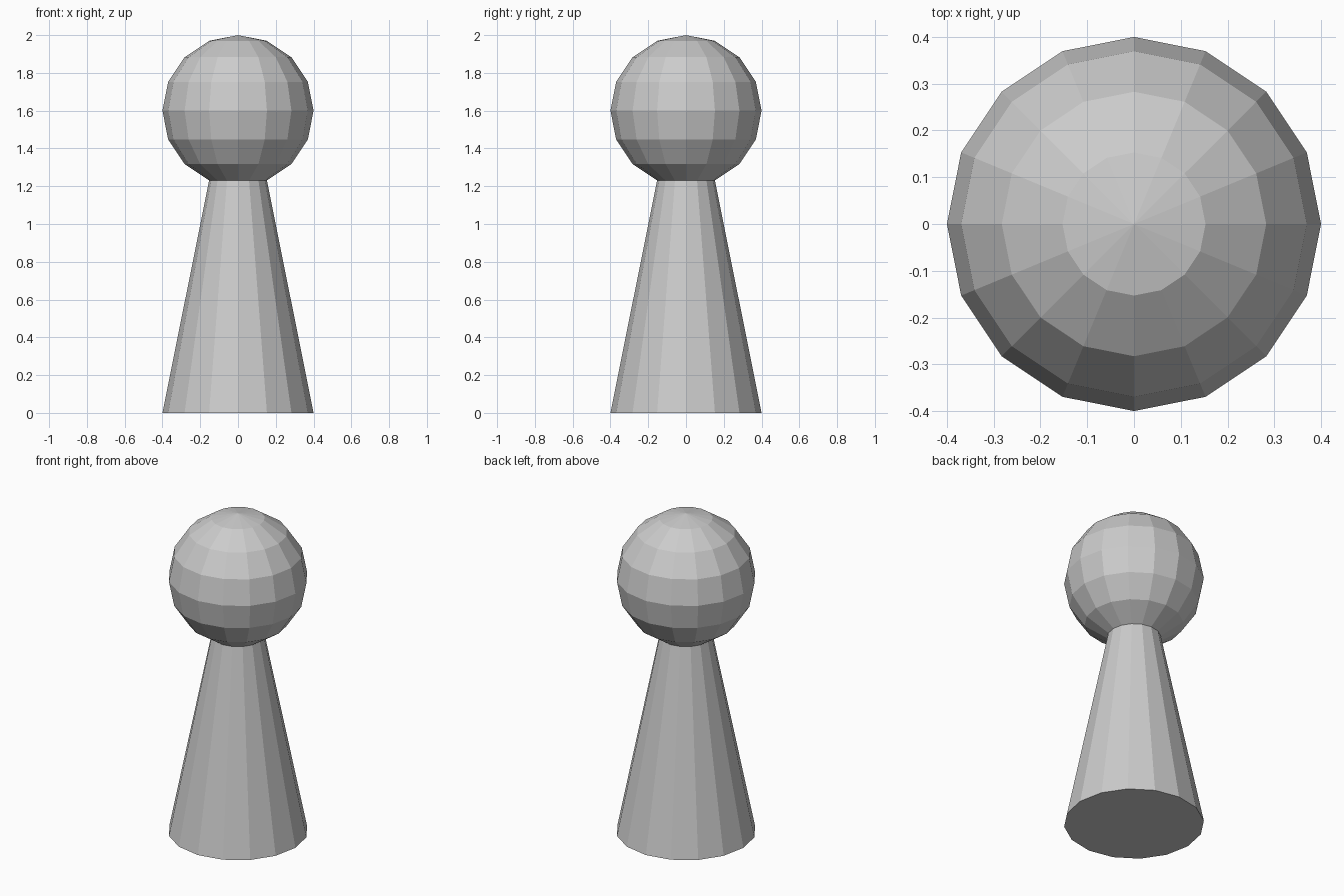
import bpy, bmesh
from math import sin, cos, pi

if "Cube" in bpy.data.objects:
    bpy.data.objects.remove(bpy.data.objects["Cube"])

SIDES = 16
RADIUS = 0.4
HEAD_Z = 1.6


def lathe(name, profile):
    """Revolve (radius, z) points around z; zero radius makes a pole."""
    bm = bmesh.new()
    rings = []
    for r, z in profile:
        n = SIDES if r > 1e-6 else 1
        rings.append([bm.verts.new((r * cos(2 * pi * i / SIDES),
                                    r * sin(2 * pi * i / SIDES), z))
                      for i in range(n)])
    for low, high in zip(rings, rings[1:]):
        for i in range(SIDES):
            j = (i + 1) % SIDES
            if len(high) == 1:
                bm.faces.new((low[i], low[j], high[0]))
            else:
                bm.faces.new((low[i], low[j], high[j], high[i]))
    # flat underside
    bm.faces.new(rings[0])
    bmesh.ops.recalc_face_normals(bm, faces=bm.faces)
    mesh = bpy.data.meshes.new(name)
    bm.to_mesh(mesh)
    bm.free()
    obj = bpy.data.objects.new(name, mesh)
    bpy.context.collection.objects.link(obj)
    return obj


# tapered body flowing into a ball head, starting at the ball's lowest open ring
head = [(RADIUS * cos(k * pi / 8), HEAD_Z + RADIUS * sin(k * pi / 8))
        for k in range(-3, 5)]
lathe("game_piece_body_and_head", [(RADIUS, 0)] + head)
